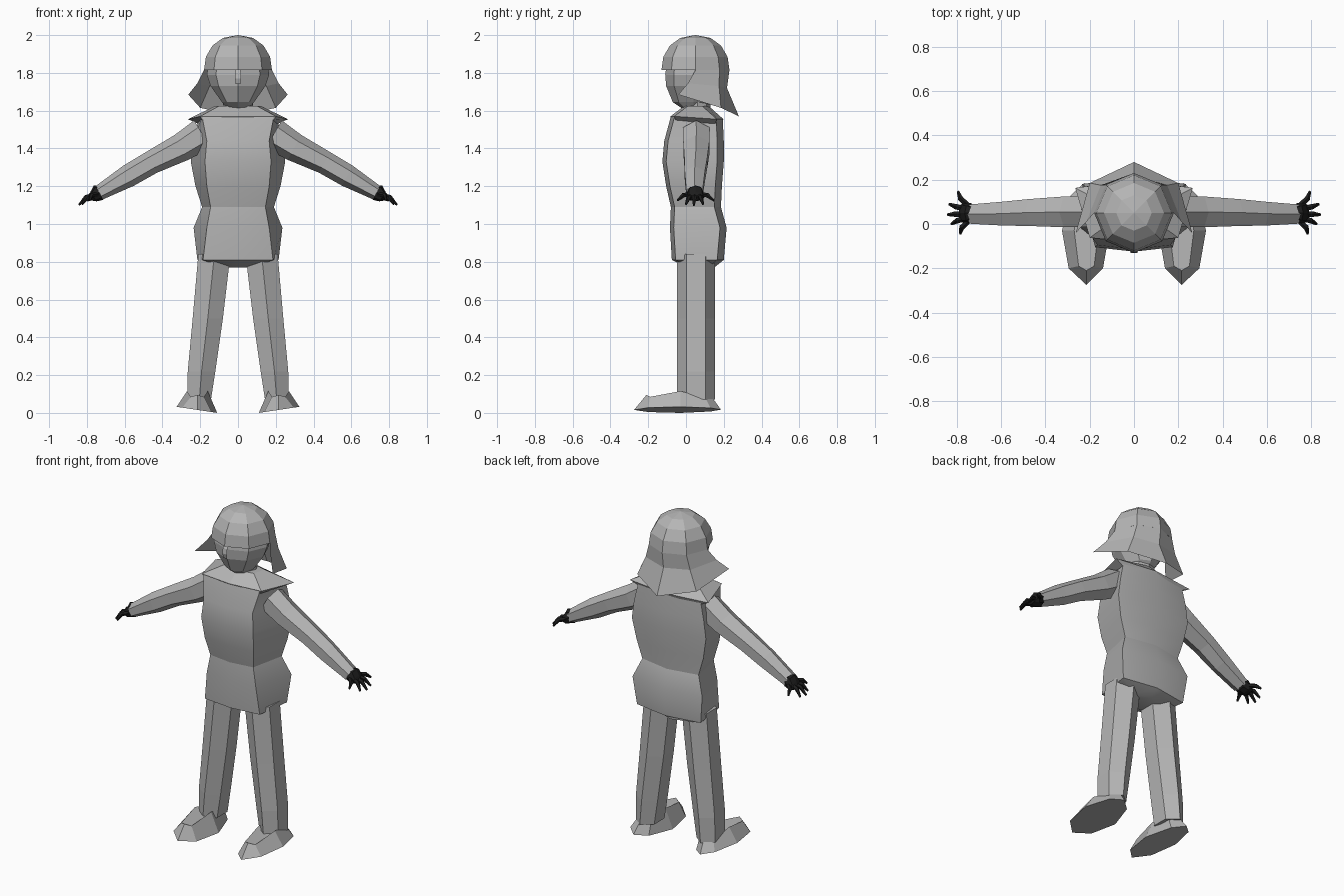
import bpy, bmesh, math
from mathutils import Vector


def material(name, v):
    m = bpy.data.materials.new(name)
    m.diffuse_color = (v, v, v, 1)
    return m


GREY = material("light grey", 0.46)
BLACK = material("near black", 0.012)


def loft(name, rings, mat, closed=True, caps=True, smooth=None):
    """Skin a list of equal-length point rings."""
    bm = bmesh.new()
    vs = [[bm.verts.new(p) for p in r] for r in rings]
    n = len(rings[0])
    for a, b in zip(vs, vs[1:]):
        for i in range(n if closed else n - 1):
            j = (i + 1) % n
            bm.faces.new((a[i], a[j], b[j], b[i]))
    if caps and closed:
        bm.faces.new(vs[0][::-1])
        bm.faces.new(vs[-1])
    bmesh.ops.remove_doubles(bm, verts=bm.verts, dist=1e-5)
    bmesh.ops.recalc_face_normals(bm, faces=bm.faces)
    me = bpy.data.meshes.new(name)
    bm.to_mesh(me)
    bm.free()
    me.materials.append(mat)
    ob = bpy.data.objects.new(name, me)
    bpy.context.collection.objects.link(ob)
    if smooth:
        bpy.ops.object.select_all(action='DESELECT')
        ob.select_set(True)
        bpy.context.view_layer.objects.active = ob
        bpy.ops.object.shade_smooth_by_angle(angle=math.radians(smooth))
    return ob


def oval(cy, z, rx, ry, n=8):
    """Horizontal ring with a corner at the front."""
    return [(rx * math.sin(a), cy - ry * math.cos(a), z)
            for a in (2 * math.pi * i / n for i in range(n))]


def body_ring(z, fx, bx, fy, by, zb=None, bulge=0.02):
    """Six-cornered body section, wider at the back corners."""
    zb = z if zb is None else zb
    return [(0, fy, z), (fx, fy + bulge, z), (bx, by - 0.035, zb),
            (0, by, zb), (-bx, by - 0.035, zb), (-fx, fy + bulge, z)]


def tube(name, path, mat, n=6, up=(0, 1, 0), **kw):
    """Loft along (x, y, z, r_up, r_side) stations."""
    pts = [Vector(p[:3]) for p in path]
    d = (pts[-1] - pts[0]).normalized()
    u = Vector(up)
    u = (u - d * u.dot(d)).normalized()
    w = d.cross(u)
    rings = []
    for p, st in zip(pts, path):
        rings.append([p + u * st[3] * math.cos(2 * math.pi * i / n)
                      + w * st[4] * math.sin(2 * math.pi * i / n) for i in range(n)])
    return loft(name, rings, mat, **kw)


# Torso, hips and shoulder yoke
loft("torso", [body_ring(1.09, 0.145, 0.19, -0.08, 0.185),
               body_ring(1.20, 0.165, 0.225, -0.105, 0.19),
               body_ring(1.33, 0.175, 0.25, -0.125, 0.2),
               body_ring(1.44, 0.165, 0.235, -0.115, 0.2),
               body_ring(1.57, 0.19, 0.21, -0.08, 0.195, 1.55)], GREY, smooth=40)
loft("hips", [body_ring(0.77, 0.08, 0.1, 0.0, 0.15),
              body_ring(0.81, 0.185, 0.215, -0.075, 0.2),
              body_ring(0.98, 0.165, 0.235, -0.085, 0.215),
              body_ring(1.09, 0.145, 0.19, -0.08, 0.185)], GREY, smooth=40)
loft("shoulder_yoke", [body_ring(1.55, 0.19, 0.21, -0.075, 0.19, 1.53),
                       body_ring(1.57, 0.20, 0.265, -0.082, 0.198, 1.555),
                       body_ring(1.625, 0.1, 0.12, -0.01, 0.12)], GREY)
loft("neck", [oval(0.06, 1.58, 0.08, 0.07), oval(0.06, 1.68, 0.08, 0.07)], GREY)

# Head, with the face tapering to the chin
loft("head", [oval(0.04, 1.615, 0.06, 0.065), oval(0.04, 1.645, 0.085, 0.11),
              oval(0.04, 1.73, 0.145, 0.145), oval(0.045, 1.79, 0.165, 0.155),
              oval(0.05, 1.86, 0.155, 0.15)], GREY)
# Nose plate
loft("nose", [[(-x, y, z), (x, y, z)] for x, y, z in
              ((0.01, -0.11, 1.825), (0.015, -0.125, 1.80),
               (0.015, -0.13, 1.77), (0.013, -0.122, 1.74))], GREY, closed=False)

# Hair cap and flared hair sheet at the sides and back
loft("hair_cap", [oval(0.05, 1.815, 0.18, 0.18), oval(0.05, 1.885, 0.17, 0.17),
                  oval(0.05, 1.945, 0.135, 0.135), oval(0.05, 1.985, 0.08, 0.08),
                  oval(0.05, 2.0, 0.002, 0.002)], GREY)


def hair_row(side, diag, back):
    flip = lambda p: (-p[0], p[1], p[2])
    return [side, diag, back, flip(diag), flip(side)]


loft("hair_back", [hair_row((0.18, 0.05, 1.815), (0.127, 0.177, 1.815), (0, 0.23, 1.815)),
                   hair_row((0.215, 0.01, 1.745), (0.15, 0.175, 1.73), (0, 0.217, 1.72)),
                   hair_row((0.263, -0.04, 1.685), (0.2, 0.185, 1.615), (0, 0.28, 1.57))],
     GREY, closed=False)

for s, side in ((1, "left"), (-1, "right")):
    # Arm
    tube(side + "_arm", [(s * x, y, z, ru, rs) for x, y, z, ru, rs in
                         ((0.19, 0.055, 1.475, 0.085, 0.08), (0.30, 0.055, 1.405, 0.075, 0.08),
                          (0.46, 0.052, 1.325, 0.062, 0.07), (0.58, 0.047, 1.255, 0.06, 0.062),
                          (0.735, 0.045, 1.165, 0.04, 0.05))], GREY, up=(0, 0, 1))
    # Palm and fanned fingers
    tube(side + "_palm", [(s * x, 0.05, z, ru, rs) for x, z, ru, rs in
                          ((0.715, 1.18, 0.03, 0.035), (0.74, 1.165, 0.045, 0.045),
                           (0.765, 1.145, 0.03, 0.05), (0.785, 1.135, 0.012, 0.035))],
         BLACK, n=8, up=(0, 0, 1))
    for i, (x, y, z, y0) in enumerate(((0.785, -0.045, 1.125, 0.015), (0.825, 0.0, 1.105, 0.03),
                                       (0.842, 0.042, 1.10, 0.047), (0.835, 0.09, 1.105, 0.065),
                                       (0.795, 0.147, 1.125, 0.08))):
        mx, my, mz = (0.75 + x) / 2 + 0.01, (y0 + y) / 2, (1.155 + z) / 2 + 0.012
        tube(f"{side}_finger_{i + 1}", [(s * 0.745, y0, 1.155, 0.013, 0.013),
                                        (s * mx, my, mz, 0.013, 0.013),
                                        (s * x, y, z, 0.006, 0.006)], BLACK, n=5, up=(0, 0, 1))
    # Leg with corners at the front and back
    loft(side + "_leg", [[(s * (cx + px), py + 0.053, z + pz) for px, py, pz in
                          ((0, -0.1, 0.0), (w, -0.05, 0), (w, 0.05, -0.0),
                           (0, 0.1, 0), (-w, 0.05, 0), (-w, -0.05, 0))]
                         for cx, z, w in ((0.205, 0.07, 0.062), (0.193, 0.22, 0.073),
                                          (0.16, 0.50, 0.08), (0.125, 0.84, 0.085))], GREY)
    # Foot, sole tilted slightly up on the outside
    sole = [(0.215, -0.275), (0.295, -0.2), (0.325, -0.03), (0.285, 0.13),
            (0.225, 0.185), (0.16, 0.13), (0.11, -0.03), (0.14, -0.2)]
    top = [(0.215, -0.21, 0.095), (0.25, -0.19, 0.085), (0.27, -0.03, 0.115), (0.255, 0.1, 0.085),
           (0.215, 0.14, 0.08), (0.165, 0.1, 0.085), (0.16, -0.03, 0.115), (0.18, -0.19, 0.085)]
    loft(side + "_foot", [[(s * x, y, 0.15 * (x - 0.11)) for x, y in sole],
                          [(s * x, y, z) for x, y, z in top]], GREY)
